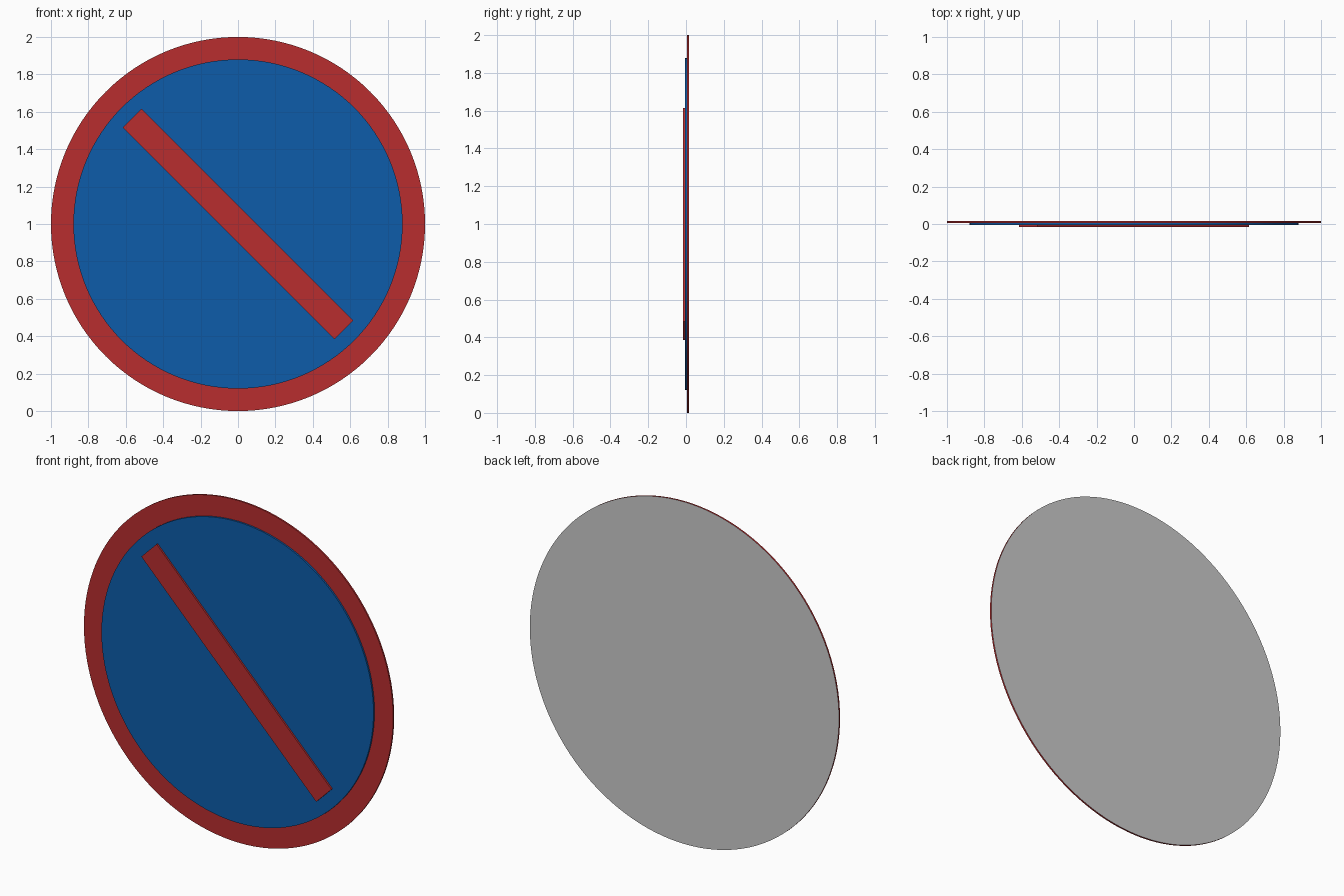
import bpy, bmesh, math
from mathutils import Matrix

if "Cube" in bpy.data.objects:
    bpy.data.objects.remove(bpy.data.objects["Cube"])


def material(name, rgb):
    m = bpy.data.materials.new(name)
    m.diffuse_color = (*rgb, 1)
    m.use_nodes = True
    m.node_tree.nodes["Principled BSDF"].inputs["Base Color"].default_value = m.diffuse_color
    return m


red = material("red", (0.48, 0.026, 0.028))
blue = material("blue", (0.004, 0.107, 0.402))
LAYER = 0.01


def finish(name, bm, y, mat=None):
    mesh = bpy.data.meshes.new(name)
    bm.to_mesh(mesh)
    bm.free()
    ob = bpy.data.objects.new(name, mesh)
    ob.location = (0, y, 1)
    bpy.context.collection.objects.link(ob)
    if mat:
        mesh.materials.append(mat)
    bpy.context.view_layer.objects.active = ob
    bpy.ops.object.select_all(action='DESELECT')
    ob.select_set(True)
    bpy.ops.object.shade_smooth_by_angle(angle=math.radians(30))
    return ob


def disc(radius):
    # short cylinder with its axis along y
    bm = bmesh.new()
    bmesh.ops.create_cone(bm, cap_ends=True, segments=128, radius1=radius,
                          radius2=radius, depth=LAYER,
                          matrix=Matrix.Rotation(math.pi / 2, 4, 'X'))
    bm.normal_update()
    return bm


# red base plate, open at the back
bm = disc(1.0)
bmesh.ops.delete(bm, geom=[f for f in bm.faces if f.normal.y > 0.9], context='FACES_ONLY')
finish("red_plate", bm, LAYER, red)

# bare grey back
bm = disc(1.0)
bmesh.ops.delete(bm, geom=[f for f in bm.faces if f.normal.y < 0.9], context='FACES')
finish("grey_back", bm, LAYER)

# blue field
finish("blue_field", disc(0.88), 0, blue)

# diagonal red bar
bm = bmesh.new()
bmesh.ops.create_cube(bm, size=1, matrix=Matrix.Rotation(math.radians(45), 4, 'Y')
                      @ Matrix.Diagonal((1.6, LAYER, 0.14, 1)))
finish("diagonal_bar", bm, -LAYER, red)
